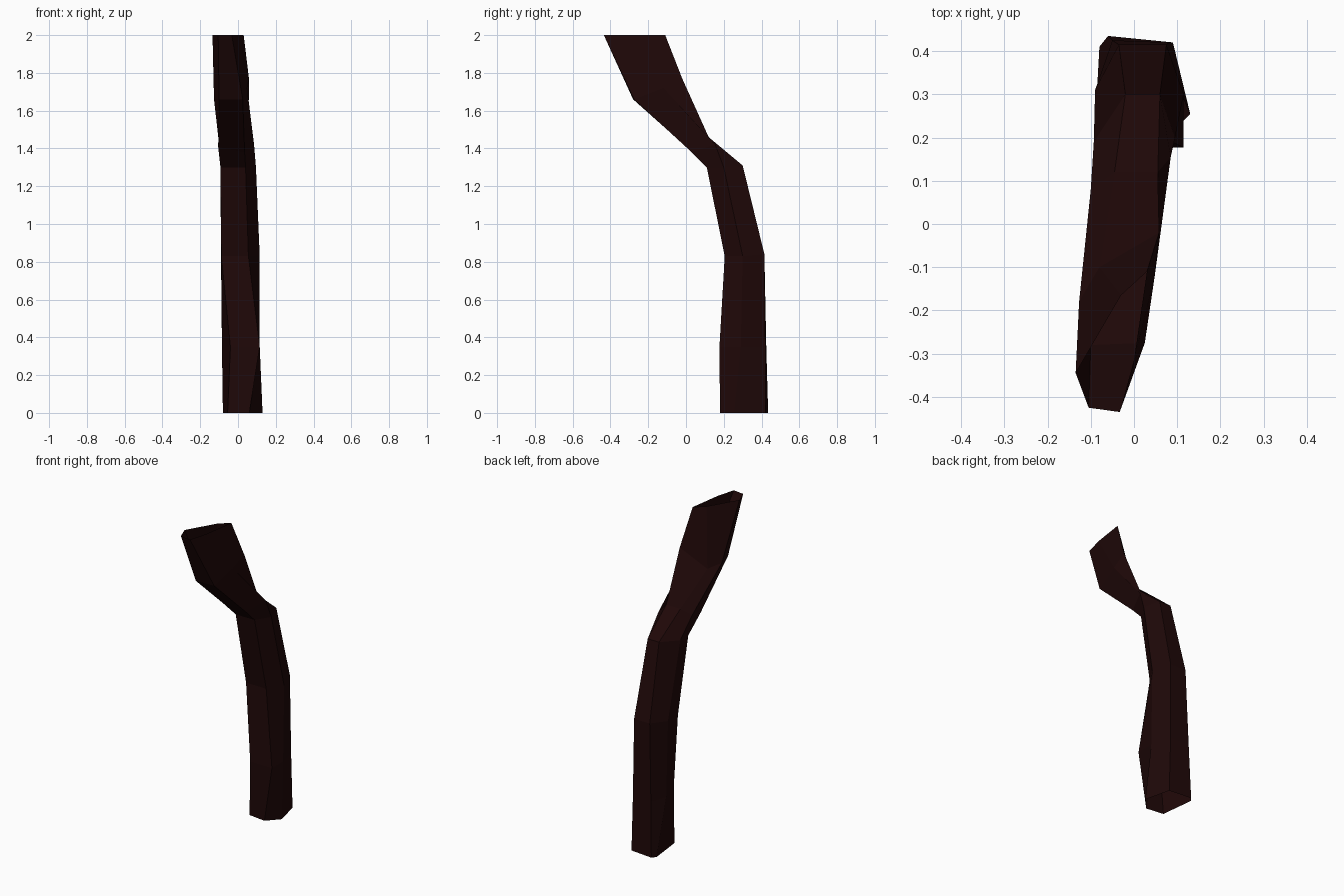
import bpy, bmesh

# one flat dark bark colour
bark = bpy.data.materials.new("dark_bark")
bark.diffuse_color = (0.0135, 0.0024, 0.0024, 1)

# six-sided rings from foot to tip, each in the order:
# front left, front right, right, back right, back left, left
rings = [
    [(-.055, .195, 0), (.06, .18, 0), (.13, .255, 0), (.09, .42, 0), (-.06, .435, 0), (-.08, .41, 0)],
    [(-.04, .18, .35), (.115, .177, .35), (.115, .29, .35), (.08, .42, .35), (-.05, .425, .35), (-.085, .32, .35)],
    [(-.088, .207, .83), (.055, .205, .83), (.115, .30, .83), (.075, .415, .84), (-.035, .415, .84), (-.09, .31, .83)],
    [(-.093, .11, 1.30), (.04, .11, 1.30), (.095, .20, 1.30), (.06, .30, 1.31), (-.02, .30, 1.31), (-.093, .19, 1.30)],
    [(-.105, .00, 1.41), (.035, .03, 1.38), (.085, .155, 1.42), (.055, .12, 1.46), (-.045, .12, 1.46), (-.1, .08, 1.42)],
    [(-.10, -.28, 1.66), (.025, -.275, 1.66), (.048, -.12, 1.72), (.058, -.02, 1.77), (-.08, -.10, 1.64), (-.127, -.18, 1.66)],
    [(-.105, -.425, 2), (-.033, -.435, 2), (.00, -.315, 2), (.03, -.11, 2), (-.03, -.165, 2), (-.135, -.345, 2)],
]

# bent branch: open tube skinned over the rings
bm = bmesh.new()
loops = [[bm.verts.new(p) for p in ring] for ring in rings]
for low, high in zip(loops, loops[1:]):
    for i in range(6):
        j = (i + 1) % 6
        bm.faces.new((low[i], low[j], high[j], high[i]))
bmesh.ops.recalc_face_normals(bm, faces=bm.faces)

mesh = bpy.data.meshes.new("bent_branch")
bm.to_mesh(mesh)
bm.free()
mesh.materials.append(bark)
branch = bpy.data.objects.new("bent_branch", mesh)
bpy.context.collection.objects.link(branch)
